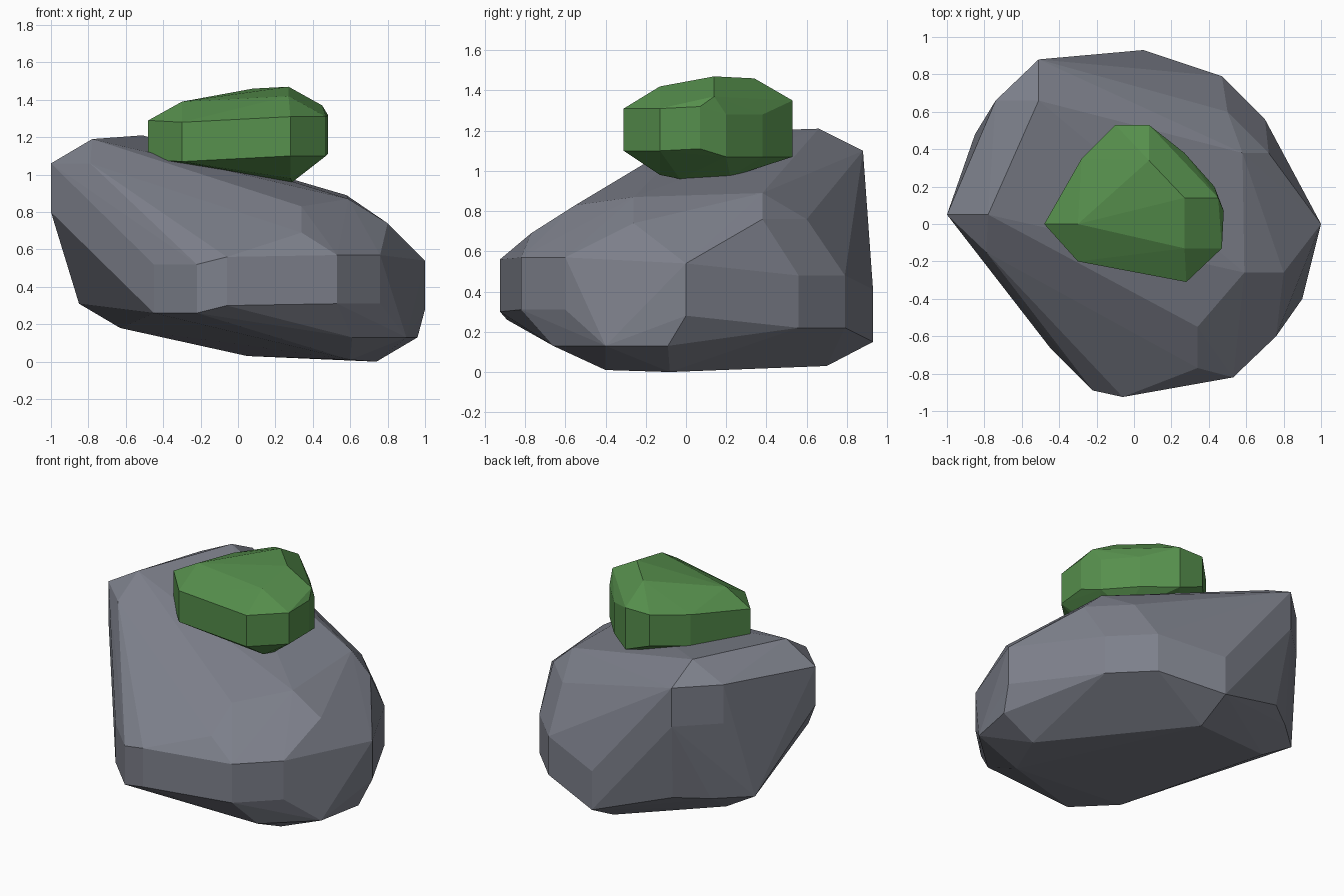
import bpy
import bmesh
from math import radians
from mathutils import Vector

default_cube = bpy.data.objects.get("Cube")
if default_cube:
    bpy.data.objects.remove(default_cube, do_unlink=True)


def make_material(name, colour):
    material = bpy.data.materials.new(name)
    material.use_nodes = True
    material.diffuse_color = colour
    shader = material.node_tree.nodes["Principled BSDF"]
    shader.inputs["Base Color"].default_value = colour
    shader.inputs["Roughness"].default_value = .9
    return material


def make_belt(rim, height):
    """Upright facets: every rim corner is repeated straight below."""
    lower = [Vector(corner) - Vector((0, 0, height)) for corner in rim]
    return [Vector(corner) for corner in rim] + lower


def make_boulder(name, rim, belt_height, crown, underside, material):
    """Chiselled solid wrapped around a belt, a crown and an underside."""
    mesh = bpy.data.meshes.new(name)
    bm = bmesh.new()
    corners = make_belt(rim, belt_height)
    corners += [Vector(corner) for corner in crown + underside]
    for corner in corners:
        bm.verts.new(corner)
    bmesh.ops.convex_hull(bm, input=bm.verts[:])

    # Remove corners swallowed by the solid, then merge nearly flat facets
    loose = [vert for vert in bm.verts if not vert.link_faces]
    bmesh.ops.delete(bm, geom=loose, context="VERTS")
    bmesh.ops.dissolve_limit(bm, angle_limit=radians(1),
                             verts=bm.verts[:], edges=bm.edges[:])
    bmesh.ops.recalc_face_normals(bm, faces=bm.faces[:])
    for face in bm.faces:
        face.smooth = False
    bm.to_mesh(mesh)
    bm.free()

    mesh.materials.append(material)
    boulder = bpy.data.objects.new(name, mesh)
    bpy.context.collection.objects.link(boulder)
    return boulder


stone_grey = make_material("stone grey", (.205, .216, .258, 1))
moss_green = make_material("moss green", (.093, .275, .073, 1))

# Large leaning rock
rock_rim = [
    (1, 0, .54), (.76, -.6, .57), (.53, -.82, .57), (-.06, -.925, .56),
    (-.22, -.89, .52), (-.45, -.66, .52), (-1, .05, 1.06),
    (-.74, .66, 1.1), (-.51, .88, 1.1), (.05, .93, .41),
    (.47, .79, .48), (.7, .56, .48),
]
rock_crown = [
    (-.78, .05, 1.19), (-.79, -.15, 1.06), (-.51, .66, 1.21),
    (.5, .6, .76), (.58, .38, .89), (.72, .38, .76),
    (.59, -.26, .87), (.8, -.26, .74), (.34, -.55, .83), (.34, -.77, .69),
]
rock_underside = [
    (.96, -.09, .13), (.9, -.4, .13), (.61, -.66, .13), (.74, -.08, 0),
    (.6, -.4, .01), (.05, .7, .03), (-.63, .47, .18),
    (-.85, .48, .31), (-.65, .66, .31), (-.46, .8, .32),
]
make_boulder("large_rock", rock_rim, .26, rock_crown, rock_underside, stone_grey)

# Small mossy stone resting on top
moss_rim = [
    (-.48, 0, 1.29), (-.3, -.2, 1.28), (.28, -.31, 1.31), (.47, -.13, 1.31),
    (.48, .07, 1.32), (.43, .2, 1.28), (.27, .38, 1.28),
    (.08, .53, 1.35), (-.1, .53, 1.35), (-.28, .35, 1.33),
]
moss_crown = [
    (-.3, 0, 1.39), (.08, .34, 1.46), (.27, .14, 1.47),
    (.27, -.13, 1.42), (.45, .14, 1.37),
]
moss_underside = [
    (.29, -.03, .96), (.28, -.13, .98), (.25, .22, .97),
    (-.3, 0, 1.06), (-.1, .3, 1.03), (.08, .53, 1.07),
]
make_boulder("mossy_stone", moss_rim, .21, moss_crown, moss_underside, moss_green)
